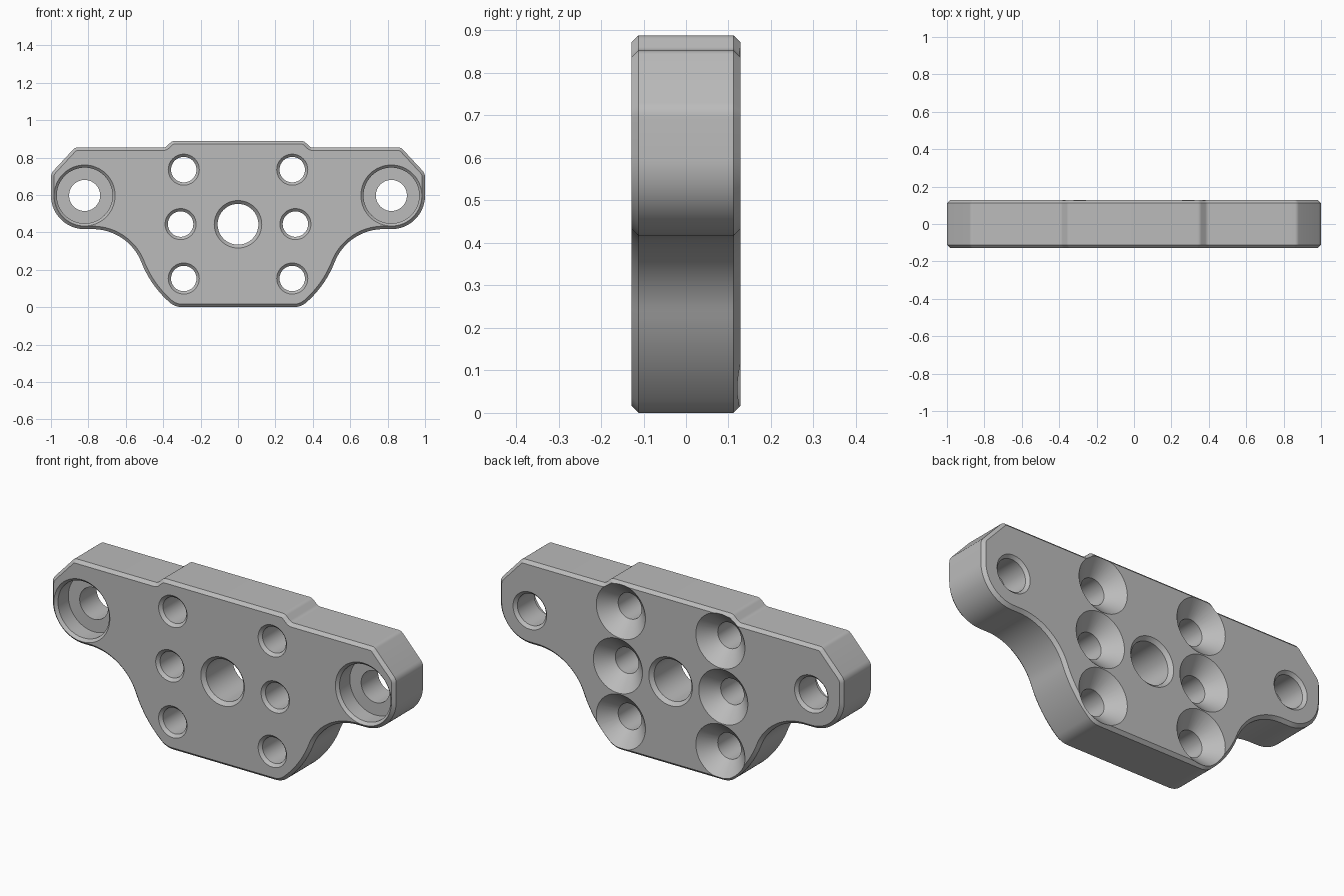
import bpy, bmesh, math
from mathutils import Vector

if "Cube" in bpy.data.objects:
    bpy.data.objects.remove(bpy.data.objects["Cube"])

HALF = 0.128      # half thickness of the plate
CH = 0.016        # edge chamfer
EAR = (0.82, 0.597)
HUB = (0.0, 0.443)

metal = bpy.data.materials.new("grey metal")
metal.diffuse_color = (0.5, 0.5, 0.5, 1)
metal.use_nodes = True
metal.node_tree.nodes["Principled BSDF"].inputs["Base Color"].default_value = metal.diffuse_color


def arc(c, r, a0, a1, n):
    """Points on an arc, angles in degrees."""
    return [Vector((c[0] + r * math.cos(math.radians(a0 + (a1 - a0) * i / n)),
                    c[1] + r * math.sin(math.radians(a0 + (a1 - a0) * i / n))))
            for i in range(n + 1)]


def fillet(p0, p1, p2, r, n=5):
    """Points rounding the corner p1 with radius r."""
    p0, p1, p2 = Vector(p0), Vector(p1), Vector(p2)
    u, v = (p0 - p1).normalized(), (p2 - p1).normalized()
    half = u.angle(v) / 2
    c = p1 + (u + v).normalized() * r / math.sin(half)
    t = r / math.tan(half)
    a, b = p1 + u * t - c, p1 + v * t - c
    total = a.angle(b)
    return [c + (a * math.sin(total * (1 - i / n)) + b * math.sin(total * i / n))
            / math.sin(total) for i in range(n + 1)]


def inset(pts, d):
    """Mitred inward offset of a clockwise outline."""
    out = []
    for i, p in enumerate(pts):
        e0 = (p - pts[i - 1]).normalized()
        e1 = (pts[(i + 1) % len(pts)] - p).normalized()
        n0, n1 = Vector((e0.y, -e0.x)), Vector((e1.y, -e1.x))
        m = (n0 + n1).normalized()
        out.append(p + m * d / m.dot(n0))
    return out


def bridge(bm, rings):
    """Skin closed rings of vertices and cap both ends."""
    for a, b in zip(rings, rings[1:]):
        n = len(a)
        for i in range(n):
            bm.faces.new((a[i], a[(i + 1) % n], b[(i + 1) % n], b[i]))
    bm.faces.new(rings[0])
    bm.faces.new(rings[-1])


def finish(bm, name):
    bmesh.ops.recalc_face_normals(bm, faces=bm.faces)
    me = bpy.data.meshes.new(name)
    bm.to_mesh(me)
    bm.free()
    ob = bpy.data.objects.new(name, me)
    bpy.context.collection.objects.link(ob)
    me.materials.append(metal)
    return ob


# Right half of the outline, clockwise from the top edge to the bottom edge
corners = [(0, 0.888), (0.352, 0.888), (0.390, 0.853), (0.872, 0.853),
           (1.0, 0.715), (1.0, EAR[1])]
radii = [0.03, 0.03, 0.03, 0.05]
half = []
for i, r in enumerate(radii):
    half += fillet(*corners[i:i + 3], r)
half += arc(EAR, 0.18, 0, -90, 24)                      # rounded ear
R, BIG, SMALL = 0.28, 0.555, 0.10
low = EAR[1] - 0.18 - R
cx = math.sqrt((BIG + R) ** 2 - (HUB[1] - low) ** 2)
t1 = math.degrees(math.atan2(HUB[1] - low, -cx))
half += arc((cx, low), R, 90, t1, 20)                   # concave neck
fx = math.sqrt((BIG - SMALL) ** 2 - (HUB[1] - SMALL) ** 2)
t2 = math.degrees(math.atan2(SMALL - HUB[1], fx))
half += arc(HUB, BIG, t1 - 180, t2, 14)[1:]             # hub-centred flank
half += arc((fx, SMALL), SMALL, t2, -90, 10)[1:]        # bottom corner
outline = half + [Vector((-p.x, p.y)) for p in reversed(half)]

# Chamfered plate
bm = bmesh.new()
inner = inset(outline, CH)
rings = [[bm.verts.new((p.x, y, p.y)) for p in loop] for loop, y in
         ((inner, -HALF), (outline, CH - HALF), (outline, HALF - CH), (inner, HALF))]
bridge(bm, rings)
plate = finish(bm, "mounting_plate")

# Hole profiles as (y, radius) from front to back
OUT = HALF + 0.03
screw = [(-OUT, 0.083), (-HALF, 0.083), (0.015 - HALF, 0.068),
         (HALF - 0.075, 0.068), (HALF, 0.143), (OUT, 0.143)]
centre = [(-OUT, 0.127), (-HALF, 0.127), (0.018 - HALF, 0.109),
          (HALF - 0.018, 0.109), (HALF, 0.127), (OUT, 0.127)]
ear = [(-OUT, 0.163), (-HALF, 0.163), (0.014 - HALF, 0.149), (0.1 - HALF, 0.149),
       (0.1 - HALF, 0.083), (HALF - 0.015, 0.083), (HALF, 0.098), (OUT, 0.098)]

# All holes in one cutter
holes = [(HUB, centre)]
for s in (-1, 1):
    holes.append(((s * EAR[0], EAR[1]), ear))
    for x, z in ((0.29, 0.735), (0.307, 0.444), (0.29, 0.153)):
        holes.append(((s * x, z), screw))
bm = bmesh.new()
for c, profile in holes:
    bridge(bm, [[bm.verts.new((p.x, y, p.y)) for p in arc(c, r, 0, 360, 64)[:-1]]
                for y, r in profile])
cutter = finish(bm, "hole_cutter")
cutter.hide_render = True

# Cut the holes and shade
bpy.context.view_layer.objects.active = plate
plate.select_set(True)
mod = plate.modifiers.new("holes", 'BOOLEAN')
mod.operation = 'DIFFERENCE'
mod.solver = 'EXACT'
mod.object = cutter
bpy.ops.object.modifier_apply(modifier=mod.name)
bpy.data.objects.remove(cutter)
bpy.ops.object.shade_smooth_by_angle(angle=math.radians(30))
